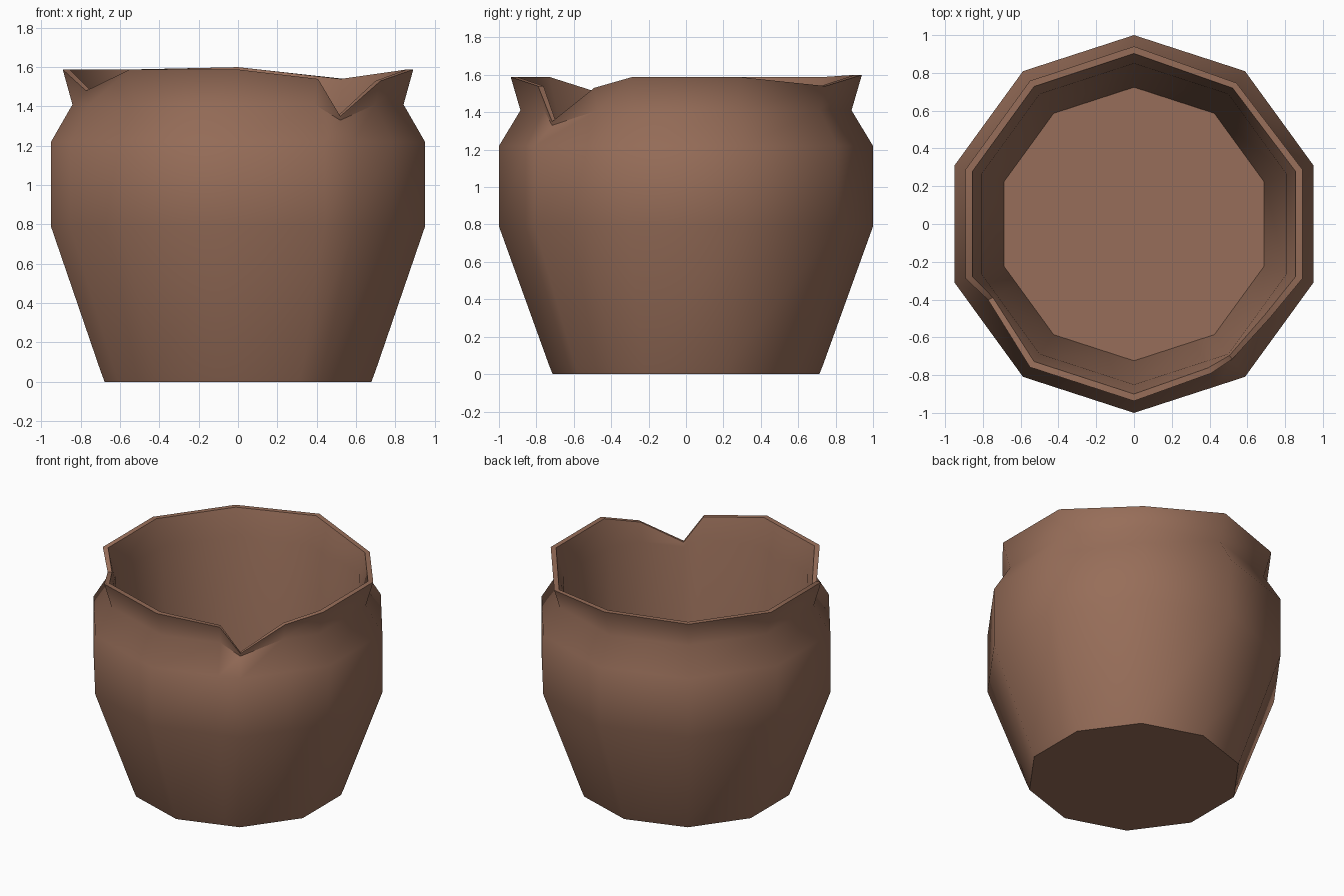
import bpy, bmesh, math

if "Cube" in bpy.data.objects:
    bpy.data.objects.remove(bpy.data.objects["Cube"])

SIDES = 10
clay = bpy.data.materials.new("brown_clay")
clay.diffuse_color = (0.31, 0.155, 0.10, 1)
clay.use_nodes = True
clay.node_tree.nodes["Principled BSDF"].inputs["Base Color"].default_value = clay.diffuse_color


def corner(k):
    a = math.radians(-90 + 36 * k)
    return math.cos(a), math.sin(a)


def direction(k):
    # point on the unit decagon outline, k may lie between two corners
    i = math.floor(k)
    t = k - i
    (x0, y0), (x1, y1) = corner(i), corner(i + 1)
    return x0 + (x1 - x0) * t, y0 + (y1 - y0) * t


# broken rim: outline position -> lip height (others are whole)
chips = {0.75: 1.54, 1: 1.35, 1.55: 1.53, 4: 1.54, 5: 1.60, 8.27: 1.48}
columns = sorted(set(range(SIDES)) | set(chips))

# profile (radius, z): outer wall, lip, inner wall down to the floor
outer = [(0.713, 0), (0.733, 0.05), (1.0, 0.79), (1.0, 1.22), (0.885, 1.41)]
inner = [(0.85, 1.40), (0.724, 0.05)]

bm = bmesh.new()
cols = []
for k in columns:
    x, y = direction(k)
    top = chips.get(k, 1.588)
    neck_drop = min(0, top - 1.41 - 0.02)
    lift = max(0, top - 1.41) / 0.178
    prof = [list(p) for p in outer]
    prof[4][1] += neck_drop
    prof += [[0.885 + 0.052 * lift, top], [0.86 + 0.04 * lift, top]]
    prof += [list(p) for p in inner]
    prof[7][1] += neck_drop
    cols.append([bm.verts.new((x * r, y * r, z)) for r, z in prof])

n = len(cols)
for i in range(n):
    a, b = cols[i], cols[(i + 1) % n]
    for j in range(len(a) - 1):
        bm.faces.new((a[j], b[j], b[j + 1], a[j + 1]))

# underside and inner floor
bm.faces.new([c[0] for c in reversed(cols)])
bm.faces.new([c[-1] for c in cols])
bmesh.ops.recalc_face_normals(bm, faces=bm.faces)

mesh = bpy.data.meshes.new("broken_pot")
bm.to_mesh(mesh)
bm.free()
mesh.materials.append(clay)
pot = bpy.data.objects.new("broken_pot", mesh)
bpy.context.collection.objects.link(pot)
bpy.context.view_layer.objects.active = pot
pot.select_set(True)
bpy.ops.object.shade_smooth_by_angle(angle=math.radians(50))
